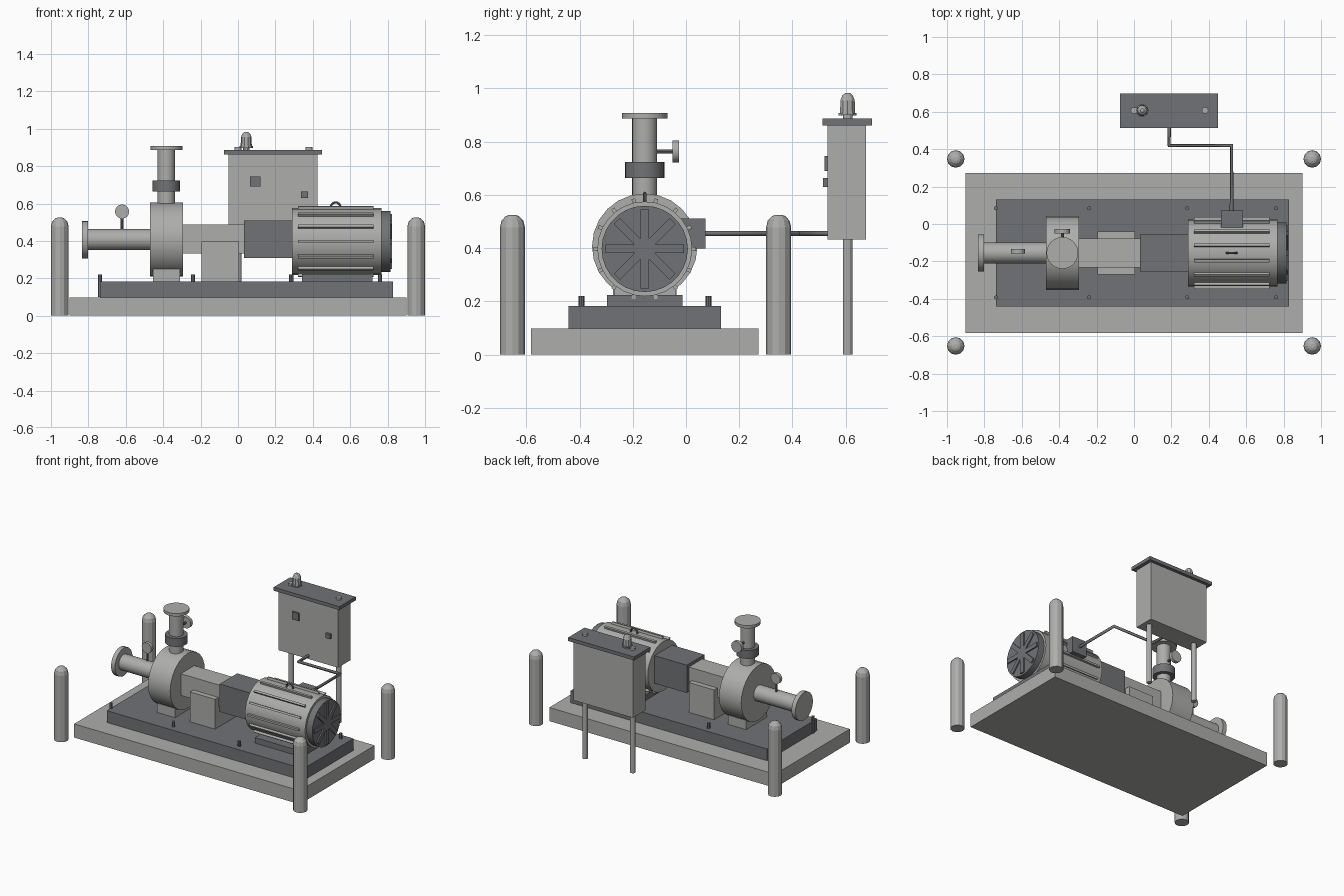
import bpy, math
from mathutils import Vector

if "Cube" in bpy.data.objects:
    bpy.data.objects.remove(bpy.data.objects["Cube"])


def material(name, rgb):
    m = bpy.data.materials.new(name)
    m.diffuse_color = (*rgb, 1)
    m.use_nodes = True
    m.node_tree.nodes["Principled BSDF"].inputs["Base Color"].default_value = m.diffuse_color
    return m


LIGHT = material("light_grey_paint", (0.42, 0.42, 0.41))
DARK = material("dark_grey_steel", (0.165, 0.17, 0.18))
AX = -0.155          # shaft line in y
MZ = 0.397           # motor shaft height
PZ = 0.407           # pump shaft height


def finish(o, name, mat, smooth=False):
    o.name = name
    o.data.materials.append(mat)
    if smooth:
        bpy.ops.object.shade_smooth_by_angle(angle=math.radians(28))
    return o


def box(name, mat, x, y, z):
    """Box from (min, max) ranges."""
    bpy.ops.mesh.primitive_cube_add(size=1, location=[sum(r) / 2 for r in (x, y, z)])
    o = bpy.context.object
    o.scale = [r[1] - r[0] for r in (x, y, z)]
    bpy.ops.object.transform_apply(location=False, rotation=False, scale=True)
    return finish(o, name, mat)


def cyl(name, mat, a, b, r, n=24, smooth=True):
    """Cylinder between two points."""
    a, b = Vector(a), Vector(b)
    d = b - a
    bpy.ops.mesh.primitive_cylinder_add(vertices=n, radius=r, depth=d.length, location=(a + b) / 2)
    o = bpy.context.object
    o.rotation_euler = d.to_track_quat('Z', 'Y').to_euler()
    return finish(o, name, mat, smooth)


def lathe(name, mat, x, y, profile, n):
    """Faceted solid of revolution about a vertical axis; profile is (r, z)."""
    verts, faces = [], []
    for r, z in profile:
        for i in range(n):
            t = 2 * math.pi * i / n
            verts.append((r * math.cos(t), r * math.sin(t), z))
    for k in range(len(profile) - 1):
        for i in range(n):
            j = (i + 1) % n
            faces.append((k * n + i, k * n + j, k * n + n + j, k * n + n + i))
    faces.append(tuple(reversed(range(n))))
    faces.append(tuple(range((len(profile) - 1) * n, len(profile) * n)))
    me = bpy.data.meshes.new(name)
    me.from_pydata(verts, [], faces)
    o = bpy.data.objects.new(name, me)
    bpy.context.collection.objects.link(o)
    o.location = (x, y, 0)
    return finish(o, name, mat)


# Foundation and base plate
box("concrete_plinth", LIGHT, (-0.9, 0.9), (-0.582, 0.272), (0, 0.098))
box("base_plate", DARK, (-0.738, 0.83), (-0.441, 0.131), (0.098, 0.183))
for x in (-0.738, -0.24, 0.285, 0.76):
    for y in (-0.392, 0.084):
        cyl("anchor_bolt", DARK, (x, y, 0.1), (x, y, 0.221), 0.011, 8, False)

# Guard bollards
for x in (-0.953, 0.953):
    for y in (-0.652, 0.348):
        lathe("bollard", LIGHT, x, y,
              [(0.047, 0), (0.047, 0.478), (0.041, 0.503), (0.025, 0.52), (0.012, 0.525)], 12)

# Pump casing, suction and discharge pipes
box("pump_foot", LIGHT, (-0.455, -0.31), (-0.275, -0.035), (0.183, 0.25))
cyl("pump_casing", LIGHT, (-0.47, AX, PZ), (-0.294, AX, PZ), 0.198)
cyl("suction_pipe", LIGHT, (-0.81, AX, PZ), (-0.46, AX, PZ), 0.056)
cyl("suction_flange", LIGHT, (-0.834, AX, PZ), (-0.803, AX, PZ), 0.1)
cyl("discharge_pipe", LIGHT, (-0.383, AX, 0.55), (-0.383, AX, 0.9), 0.047)
cyl("discharge_flange", LIGHT, (-0.383, AX, 0.887), (-0.383, AX, 0.908), 0.085)
cyl("discharge_collar", DARK, (-0.383, AX, 0.663), (-0.383, AX, 0.723), 0.074)

# Pressure gauges
cyl("suction_gauge_stem", DARK, (-0.62, -0.145, 0.45), (-0.62, -0.145, 0.53), 0.007, 8)
cyl("suction_gauge_dial", LIGHT, (-0.62, -0.157, 0.557), (-0.62, -0.133, 0.557), 0.038, 16)
cyl("discharge_gauge_stem", DARK, (-0.383, -0.12, 0.763), (-0.383, -0.045, 0.763), 0.008, 8)
cyl("discharge_gauge_dial", LIGHT, (-0.383, -0.05, 0.763), (-0.383, -0.026, 0.763), 0.041, 16)

# Bearing housing and coupling guard
box("bearing_housing", LIGHT, (-0.295, 0.04), (-0.232, -0.078), (0.332, 0.488))
box("bearing_pedestal", LIGHT, (-0.195, 0.006), (-0.27, -0.04), (0.183, 0.398))
box("coupling_guard", DARK, (0.032, 0.295), (-0.255, -0.055), (0.31, 0.51))

# Motor with cooling ribs, fan cover and lifting eye
cyl("motor_body", LIGHT, (0.289, AX, MZ), (0.768, AX, MZ), 0.178, 28)
box("motor_foot", DARK, (0.342, 0.72), (-0.297, -0.013), (0.183, 0.223))
for i in range(14):
    t = 2 * math.pi * i / 14
    rib = box("motor_rib", LIGHT, (0.32, 0.725), (-0.015, 0.015), (-0.007, 0.007))
    rib.location = (0.5225, AX + 0.178 * math.cos(t), MZ + 0.178 * math.sin(t))
    rib.rotation_euler = (t, 0, 0)
cyl("fan_cover", DARK, (0.76, AX, MZ), (0.815, AX, MZ), 0.162, 28)
for i in range(4):
    bar = box("fan_grille_bar", DARK, (0.806, 0.824), (-0.148, 0.148), (-0.016, 0.016))
    bar.location = (0.815, AX, MZ)
    bar.rotation_euler = (i * math.pi / 4, 0, 0)
bpy.ops.mesh.primitive_torus_add(location=(0.522, AX, 0.58), rotation=(math.pi / 2, 0, 0),
                                 major_radius=0.026, minor_radius=0.006,
                                 major_segments=16, minor_segments=8)
finish(bpy.context.object, "lifting_eye", DARK, True)

# Junction box and conduit to the cabinet
box("junction_box", DARK, (0.465, 0.582), (-0.02, 0.073), (0.398, 0.512))
cv = bpy.data.curves.new("conduit", 'CURVE')
cv.dimensions = '3D'
cv.bevel_depth = 0.0105
cv.bevel_resolution = 1
cv.use_fill_caps = True
sp = cv.splines.new('POLY')
path = [(0.522, 0.06), (0.522, 0.42), (0.188, 0.42), (0.188, 0.54)]
sp.points.add(len(path) - 1)
for p, (x, y) in zip(sp.points, path):
    p.co = (x, y, 0.455, 1)
conduit = bpy.data.objects.new("conduit", cv)
bpy.context.collection.objects.link(conduit)
cv.materials.append(DARK)

# Control cabinet on two posts
for x in (0.0, 0.38):
    cyl("cabinet_post", LIGHT, (x, 0.607, 0), (x, 0.607, 0.902), 0.018, 12, False)
box("control_cabinet", LIGHT, (-0.05, 0.425), (0.532, 0.677), (0.432, 0.865))
box("cabinet_lid", DARK, (-0.075, 0.45), (0.513, 0.699), (0.861, 0.886))
box("door_display", DARK, (0.065, 0.12), (0.52, 0.535), (0.69, 0.745))
box("door_switch", DARK, (0.337, 0.374), (0.514, 0.535), (0.63, 0.663))

# Signal beacon
lathe("beacon", LIGHT, 0.044, 0.607,
      [(0.018, 0.88), (0.018, 0.898), (0.035, 0.898), (0.035, 0.908), (0.03, 0.908),
       (0.028, 0.955), (0.021, 0.973), (0.01, 0.982)], 10)
